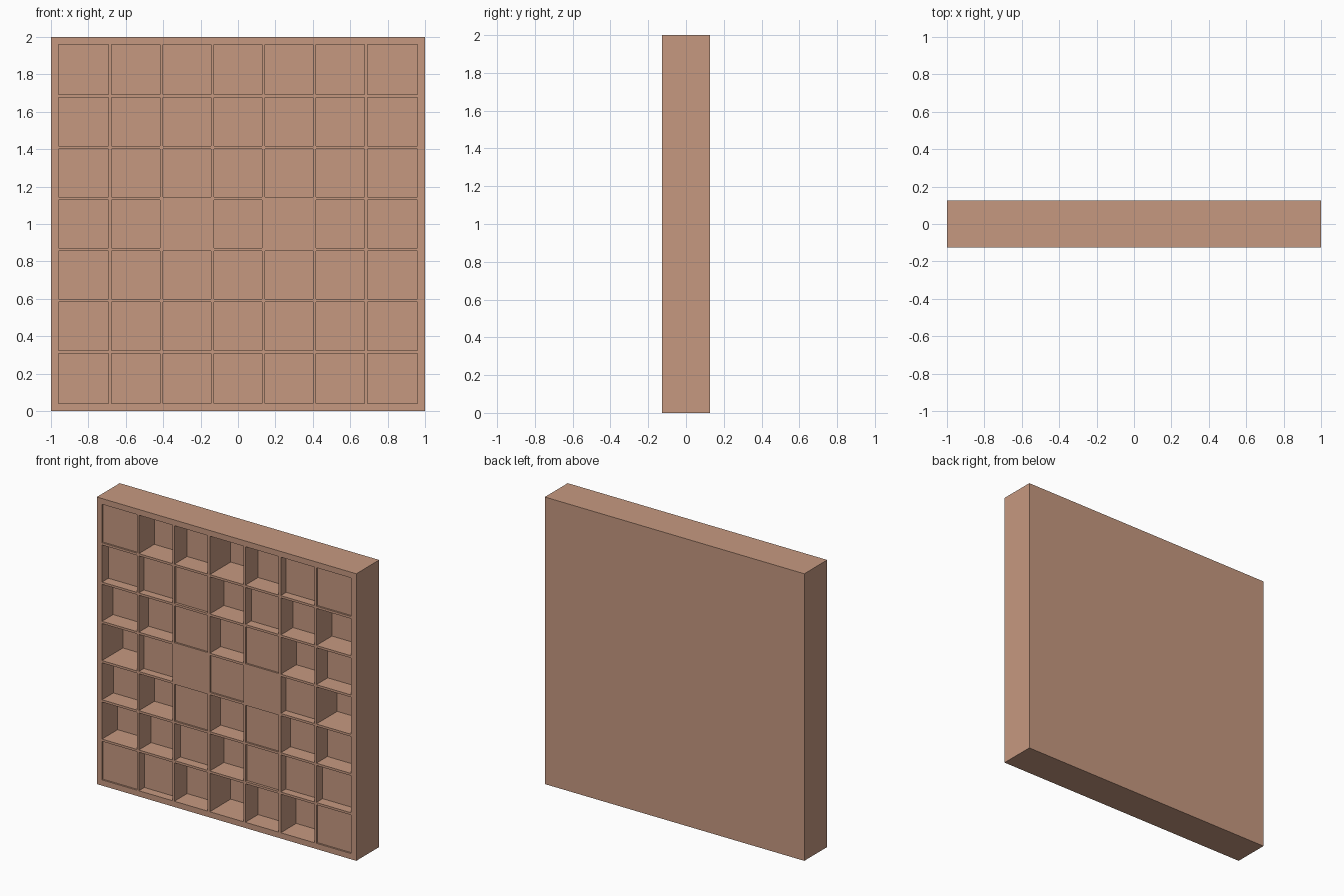
import bpy, bmesh

if "Cube" in bpy.data.objects:
    bpy.data.objects.remove(bpy.data.objects["Cube"])

HALF_T = 0.126          # half thickness of the panel
# well edges (start, end) mirrored about the centre
right = [(0.145, 0.402), (0.418, 0.676), (0.692, 0.96)]
cells = [(-b, -a) for a, b in reversed(right)] + [(-0.129, 0.129)] + right

# well depths, top row first; the lower half is the upper half turned by 180 degrees
upper = [
    [.012, .170, .140, .230, .140, .060, .012],
    [.070, .055, .018, .155, .065, .135, .172],
    [.122, .108, .012, .120, .012, .172, .125],
]
middle = [.230, .055, 0, .012, 0, .055, .230]
depths = upper + [middle] + [row[::-1] for row in reversed(upper)]

wood = bpy.data.materials.new("warm tan wood")
wood.diffuse_color = (0.565, 0.318, 0.217, 1)
wood.use_nodes = True
wood.node_tree.nodes["Principled BSDF"].inputs["Base Color"].default_value = wood.diffuse_color

bm = bmesh.new()

# front face as a grid of ribs and wells
lines = [-1.0] + [v for c in cells for v in c] + [1.0]
n = len(lines)
v = [[bm.verts.new((x, -HALF_T, 1 + z)) for x in lines] for z in lines]
wells = []
for j in range(n - 1):
    for i in range(n - 1):
        f = bm.faces.new((v[j][i], v[j][i + 1], v[j + 1][i + 1], v[j + 1][i]))
        if i % 2 and j % 2:
            d = depths[6 - j // 2][i // 2]
            if d > 0:
                wells.append((f, d))

# outer sides and closed back
rim = [e for e in bm.edges if e.is_boundary]
ext = bmesh.ops.extrude_edge_only(bm, edges=rim)["geom"]
for p in ext:
    if isinstance(p, bmesh.types.BMVert):
        p.co.y = HALF_T
back = [e for e in ext if isinstance(e, bmesh.types.BMEdge) and e.is_boundary]
bmesh.ops.contextual_create(bm, geom=back)

# sink each well to its own depth
for f, d in wells:
    new = bmesh.ops.extrude_discrete_faces(bm, faces=[f])["faces"][0]
    bmesh.ops.translate(bm, verts=list(new.verts), vec=(0, d, 0))

# merge the plain front areas and the split side faces
bmesh.ops.remove_doubles(bm, verts=bm.verts, dist=1e-5)
bmesh.ops.recalc_face_normals(bm, faces=bm.faces)

mesh = bpy.data.meshes.new("diffuser_panel")
bm.to_mesh(mesh)
bm.free()
mesh.materials.append(wood)
obj = bpy.data.objects.new("diffuser_panel", mesh)
bpy.context.collection.objects.link(obj)
